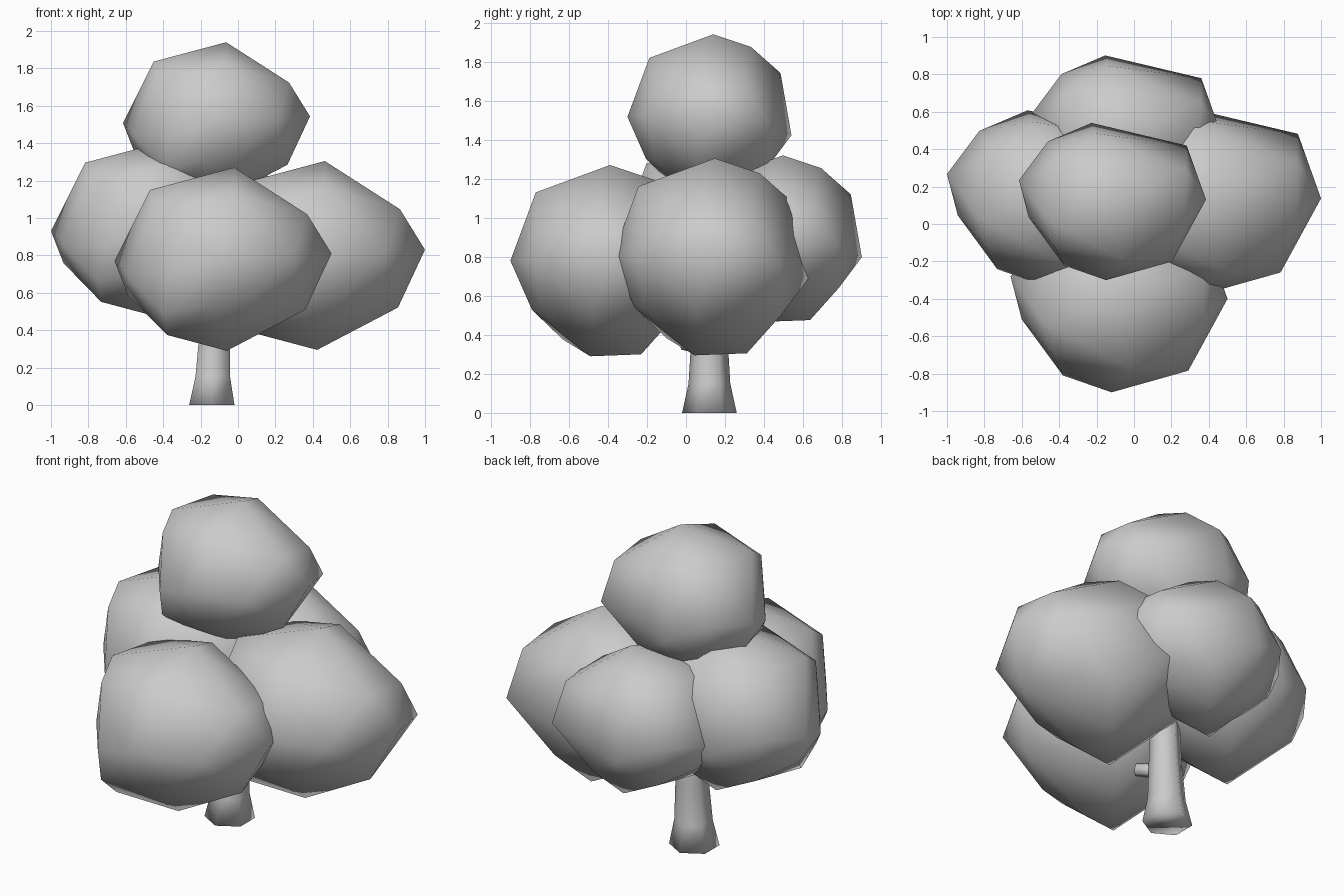
import bpy, bmesh
from math import sin, cos, pi
from mathutils import Vector

cube = bpy.data.objects.get("Cube")
if cube:
    bpy.data.objects.remove(cube)

grey = bpy.data.materials.new("plain grey")
grey.use_nodes = True
colour = (0.6, 0.6, 0.6, 1)
grey.diffuse_color = colour
grey.node_tree.nodes["Principled BSDF"].inputs["Base Color"].default_value = colour


def finish(bm, name):
    bmesh.ops.recalc_face_normals(bm, faces=bm.faces)
    for face in bm.faces:
        face.smooth = True
    mesh = bpy.data.meshes.new(name)
    bm.to_mesh(mesh)
    bm.free()
    mesh.materials.append(grey)
    obj = bpy.data.objects.new(name, mesh)
    bpy.context.collection.objects.link(obj)
    return obj


def tube(name, rings, sides):
    """Skin a closed tube through (centre, radius, axis u, axis v) rings."""
    bm = bmesh.new()
    loops = []
    for centre, radius, u, v in rings:
        loops.append([bm.verts.new(Vector(centre) + radius * (
            cos(2 * pi * i / sides) * Vector(u) + sin(2 * pi * i / sides) * Vector(v)))
            for i in range(sides)])
    for low, high in zip(loops, loops[1:]):
        for i in range(sides):
            j = (i + 1) % sides
            bm.faces.new((low[i], low[j], high[j], high[i]))
    bm.faces.new(loops[0])
    bm.faces.new(loops[-1])
    return finish(bm, name)


# Corners of one lumpy leaf clump, measured from its lowest corner
CLUMP = [
    # crown
    (.64, .51, .98), (.19, .36, .86), (.64, .13, .84), (.60, .735, .905),
    (.25, .73, .84), (.47, .91, .75), (1.03, .40, .73), (1.035, .69, .69),
    (.22, .21, .76),
    # belt
    (1.16, .50, .52), (0, .62, .48), (.54, 0, .49), (.45, .975, .38),
    (1.04, .835, .45), (.18, .86, .50), (.06, .39, .41), (.95, .115, .50),
    (.28, .09, .41),
    # underside
    (.60, .41, 0), (.60, .67, .01), (.28, .27, .085), (.26, .15, .20),
    (.07, .60, .30), (1.02, .42, .22), (.72, .84, .20), (.86, .72, .22),
    (.52, .11, .24), (.70, .16, .24), (.28, .74, .18),
]


def clump(name, corner, scale):
    bm = bmesh.new()
    for point in CLUMP:
        bm.verts.new(Vector(corner) + scale * Vector(point))
    bmesh.ops.convex_hull(bm, input=bm.verts)
    loose = [v for v in bm.verts if not v.link_faces]
    bmesh.ops.delete(bm, geom=loose, context='VERTS')
    return finish(bm, name)


# Leaf clumps
clump("front_foliage", (-.66, -.90, .29), 1)
clump("right_foliage", (-1, -.328, .47), .96)
clump("left_foliage", (-.195, -.378, .295), 1.03)
clump("back_foliage", (-.545, .053, .467), .87)
clump("top_foliage", (-.615, -.30, 1.095), .862)

# Six-sided trunk with a flared foot
profile = [(-.14, 0, .14), (-.135, .15, .107), (-.125, .4, .092), (-.12, 1.2, .06)]
tube("trunk", [((x, .12, z), r, (0, 1, 0), (-1, 0, 0)) for x, z, r in profile], 6)

# Short branch stub under the front foliage
start, end = Vector((-.14, .12, .33)), Vector((-.02, -.01, .355))
along = (end - start).normalized()
side = along.cross(Vector((0, 0, 1))).normalized()
up = side.cross(along)
tube("branch", [(start, .045, side, up), (end, .035, side, up)], 6)
